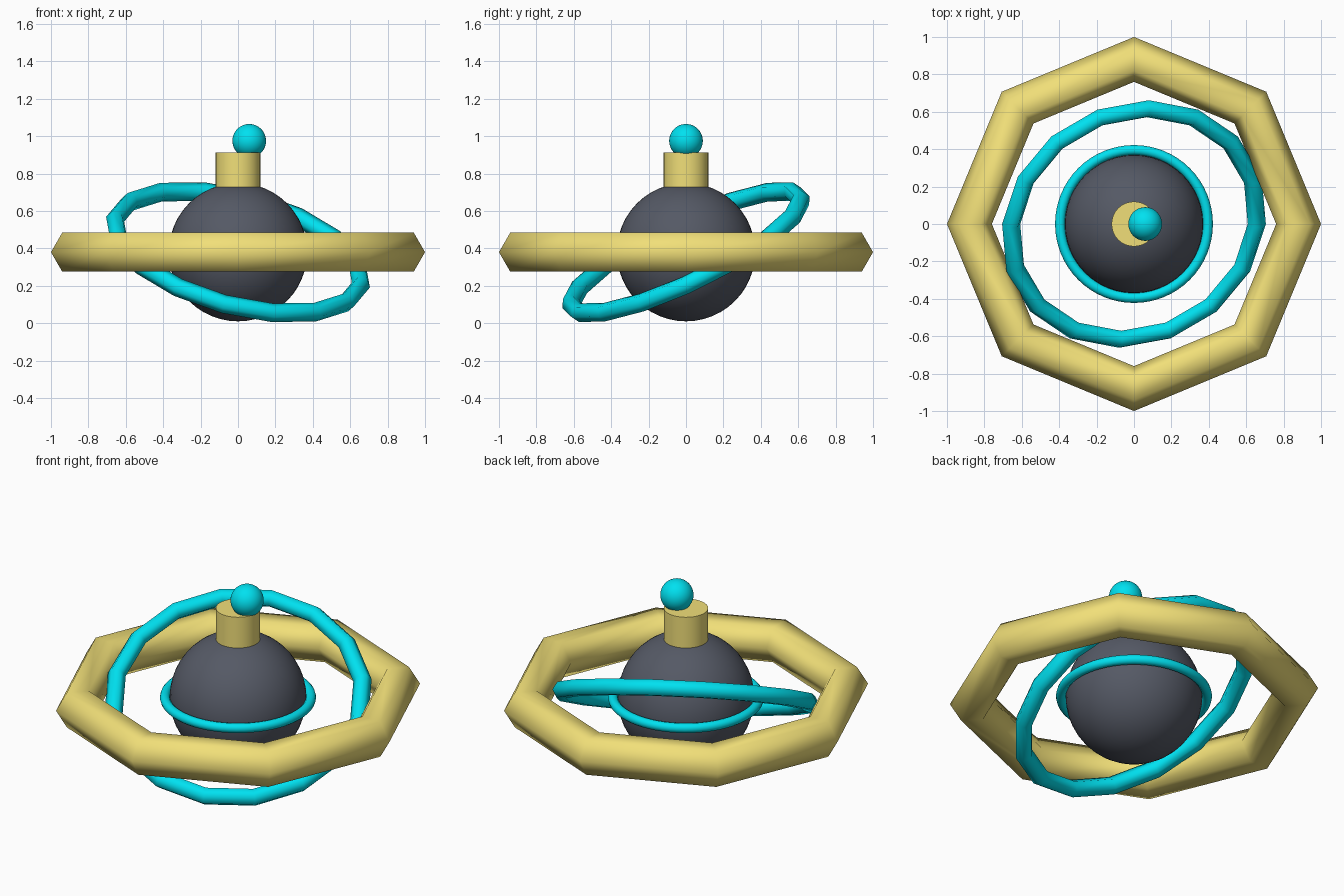
import bpy
import bmesh
from math import cos, sin, pi, radians

if "Cube" in bpy.data.objects:
    bpy.data.objects.remove(bpy.data.objects["Cube"])

CENTRE = 0.38


def material(name, rgb):
    m = bpy.data.materials.new(name)
    m.diffuse_color = (*rgb, 1)
    m.use_nodes = True
    m.node_tree.nodes["Principled BSDF"].inputs["Base Color"].default_value = m.diffuse_color
    return m


GOLD = material("gold", (0.88, 0.74, 0.19))
CYAN = material("cyan", (0.0, 0.75, 0.87))
DARK = material("dark_grey", (0.09, 0.1, 0.13))


def finish(name, mat):
    ob = bpy.context.object
    ob.name = name
    ob.data.materials.append(mat)
    return ob


def ring(name, mat, major, minor, sides, section, rot=(0, 0, 0)):
    bpy.ops.mesh.primitive_torus_add(
        major_radius=major, minor_radius=minor, major_segments=sides,
        minor_segments=section, location=(0, 0, CENTRE), rotation=rot)
    bpy.ops.object.shade_smooth()
    return finish(name, mat)


def ball(name, mat, radius, loc):
    bpy.ops.mesh.primitive_uv_sphere_add(
        segments=48, ring_count=24, radius=radius, location=loc)
    bpy.ops.object.shade_smooth()
    return finish(name, mat)


# Central globe with its thin equator band
ball("globe", DARK, 0.37, (0, 0, CENTRE))
ring("equator_band", CYAN, 0.395, 0.027, 64, 12)

# Outer octagonal ring and tilted inner ring
ring("outer_ring", GOLD, 0.88, 0.12, 8, 6)
ring("tilted_ring", CYAN, 0.68, 0.05, 16, 6, (radians(25), radians(15), 0))

# Cap on top of the globe
bpy.ops.mesh.primitive_cylinder_add(
    vertices=32, radius=0.12, depth=0.24, location=(0, 0, 0.793))
bpy.ops.object.shade_smooth_by_angle(angle=radians(40))
finish("cap", GOLD)

# Small ball sitting off-centre on the cap
ball("top_ball", CYAN, 0.09, (0.06, 0, 0.975))
